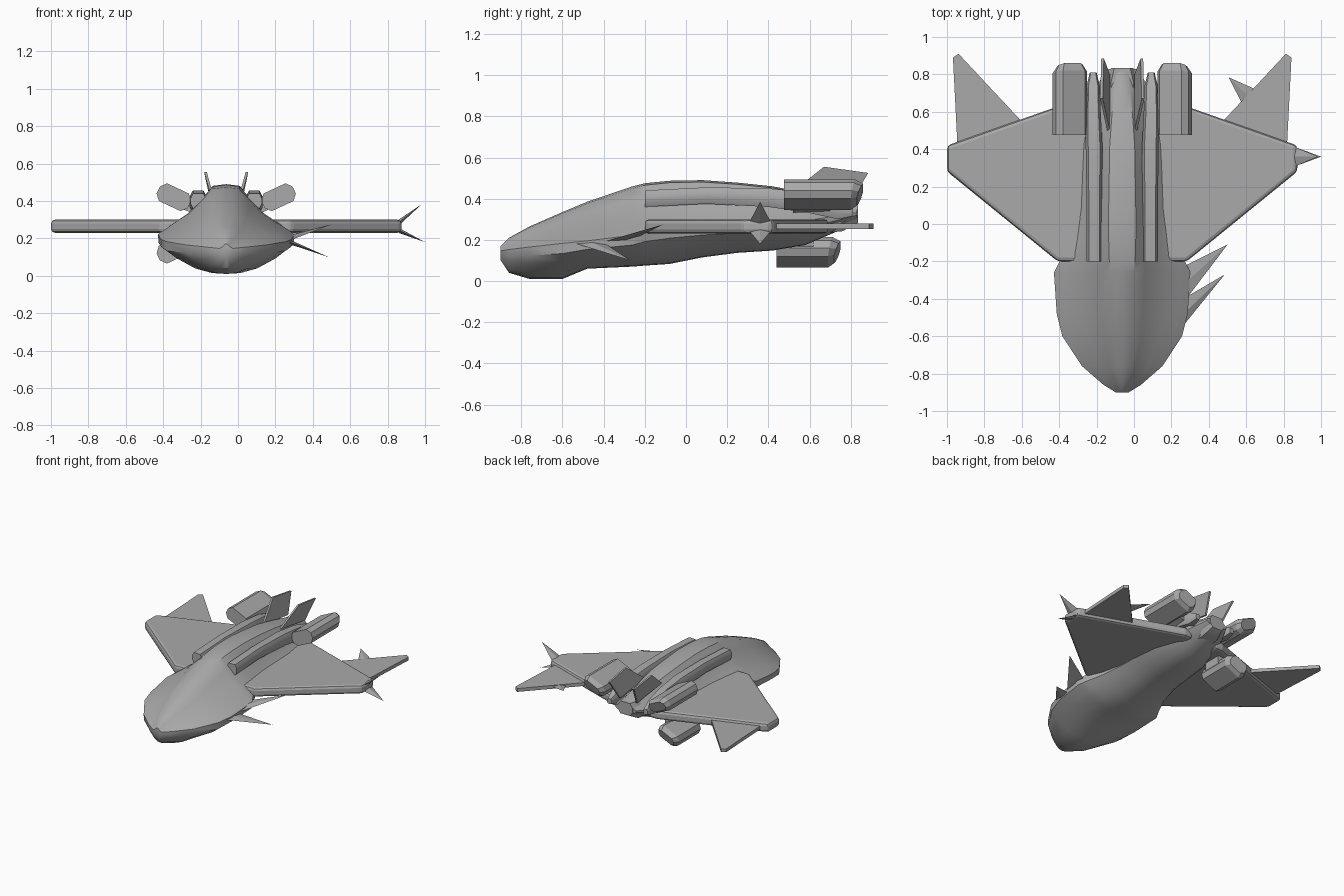
import bpy, bmesh, math
from mathutils import Vector

cube = bpy.data.objects.get("Cube")
if cube:
    bpy.data.objects.remove(cube, do_unlink=True)

AXIS = -0.063  # ship centreline in x

grey = bpy.data.materials.new("hull grey")
grey.use_nodes = True
grey.diffuse_color = (0.4, 0.4, 0.4, 1)
bsdf = next(n for n in grey.node_tree.nodes if n.type == 'BSDF_PRINCIPLED')
bsdf.inputs["Base Color"].default_value = (0.4, 0.4, 0.4, 1)


def make(name, verts, faces, bevel=0, smooth=0):
    mesh = bpy.data.meshes.new(name)
    mesh.from_pydata([tuple(v) for v in verts], [], faces)
    bm = bmesh.new()
    bm.from_mesh(mesh)
    bmesh.ops.recalc_face_normals(bm, faces=bm.faces[:])
    bm.to_mesh(mesh)
    bm.free()
    mesh.materials.append(grey)
    ob = bpy.data.objects.new(name, mesh)
    bpy.context.collection.objects.link(ob)
    if bevel:
        mod = ob.modifiers.new("rounded rim", 'BEVEL')
        mod.width = bevel
        mod.segments = 2
    if smooth:
        bpy.ops.object.select_all(action='DESELECT')
        ob.select_set(True)
        bpy.context.view_layer.objects.active = ob
        bpy.ops.object.shade_smooth_by_angle(angle=math.radians(smooth))
    return ob


def loft(name, rings, smooth=0):
    n = len(rings[0])
    verts = [v for r in rings for v in r]
    faces = [(i * n + j, i * n + (j + 1) % n, (i + 1) * n + (j + 1) % n, (i + 1) * n + j)
             for i in range(len(rings) - 1) for j in range(n)]
    faces += [tuple(range(n)), tuple(range(len(verts) - n, len(verts)))]
    return make(name, verts, faces, smooth=smooth)


def prism(name, outline, offset, bevel=0):
    a = [Vector(p) for p in outline]
    return loft_bevel(name, a, [p + Vector(offset) for p in a], bevel)


def loft_bevel(name, a, b, bevel):
    ob = loft(name, [a, b])
    if bevel:
        mod = ob.modifiers.new("rounded rim", 'BEVEL')
        mod.width = bevel
        mod.segments = 2
    return ob


def spike(name, b1, b2, tip, t=0.012):
    b1, b2, tip = Vector(b1), Vector(b2), Vector(tip)
    n = (b2 - b1).cross(tip - b1).normalized() * t
    mid = (b1 + b2) / 2
    make(name, [b1, mid + n, b2, mid - n, tip],
         [(0, 1, 2, 3), (0, 1, 4), (1, 2, 4), (2, 3, 4), (3, 0, 4)])


# Hull: y, half width, bottom, widest height, top, ridge breadth (0 front, 1 rear)
stations = [
    (-0.90, 0.035, 0.10, 0.145, 0.17, 0),
    (-0.86, 0.10, 0.04, 0.15, 0.21, 0),
    (-0.76, 0.215, 0.01, 0.16, 0.265, 0),
    (-0.60, 0.32, 0.01, 0.175, 0.335, 0),
    (-0.48, 0.35, 0.06, 0.185, 0.385, 0),
    (-0.26, 0.365, 0.07, 0.21, 0.46, 0.1),
    (-0.20, 0.335, 0.075, 0.23, 0.475, 0.3),
    (-0.08, 0.285, 0.083, 0.25, 0.487, 0.7),
    (0.08, 0.25, 0.115, 0.26, 0.49, 1),
    (0.25, 0.24, 0.137, 0.265, 0.478, 1),
    (0.42, 0.23, 0.148, 0.27, 0.46, 1),
    (0.58, 0.19, 0.175, 0.285, 0.43, 1),
    (0.72, 0.14, 0.235, 0.31, 0.40, 1),
    (0.83, 0.09, 0.29, 0.33, 0.375, 1)]


def hull_ring(y, hw, zb, zw, zt, k):
    up, dn = zt - zw, zw - zb
    half = [(0, zt), (0.17 + 0.12 * k, zw + 0.96 * up), (0.32 + 0.12 * k, zw + 0.75 * up),
            (0.6 + 0.08 * k, zw + 0.4 * up), (0.85, zw + 0.2 * up), (1, zw + 0.05 * up),
            (0.99, zw - 0.25 * dn), (0.82, zw - 0.5 * dn), (0.52, zw - 0.82 * dn),
            (0.24, zb + 0.03 * dn), (0, zb)]
    pts = half + [(-x, z) for x, z in half[-2:0:-1]]
    return [(AXIS + x * hw, y, z) for x, z in pts]


loft("hull", [hull_ring(*s) for s in stations], smooth=35)


def octagon(cx, y, cz, rx, rz, tilt=0, shear=0):
    ring = []
    for x, z in [(1, .4), (.7, 1), (-.7, 1), (-1, .4), (-1, -.4), (-.7, -1), (.7, -1), (1, -.4)]:
        px, pz = x * rx, z * rz
        ring.append((cx + px * math.cos(tilt) - pz * math.sin(tilt), y + shear * z,
                     cz + px * math.sin(tilt) + pz * math.cos(tilt)))
    return ring


def pod(name, s, off, z, y0, y1, tilt):
    x = AXIS + s * off
    loft(name, [octagon(x, y0, z, 0.092, 0.052, tilt),
                octagon(x, y1 - 0.05, z, 0.092, 0.052, tilt, 0.01),
                octagon(x, y1 - 0.015, z, 0.07, 0.036, tilt, 0.015)], smooth=20)


for s, side in ((1, "left"), (-1, "right")):
    def at(off, y, z):
        return (AXIS + s * off, y, z)

    # Wing slab with rounded rim and swept tip fin
    prism(side + "_wing", [at(x, y, 0.23) for x, y in
          [(0.1, -0.2), (0.345, -0.2), (0.936, 0.28), (0.936, 0.42), (0.17, 0.69), (0.1, 0.69)]],
          (0, 0, 0.07), 0.02)
    prism(side + "_wing_fin", [at(x, y, 0.253) for x, y in
          [(0.905, 0.89), (0.875, 0.91), (0.52, 0.53), (0.6, 0.45), (0.88, 0.4)]], (0, 0, 0.026))

    # Dorsal rail beside the spine
    rail = [(-0.20, 0.15, 0.40, 0.04, 0.04), (0.1, 0.15, 0.415, 0.04, 0.04),
            (0.4, 0.15, 0.405, 0.045, 0.045), (0.6, 0.155, 0.38, 0.04, 0.05),
            (0.74, 0.155, 0.345, 0.035, 0.045), (0.81, 0.155, 0.335, 0.018, 0.02)]
    loft(side + "_rail", [octagon(AXIS + s * x, y, z, rx, rz) for y, x, z, rx, rz in rail], 30)

    # Canted tail fin
    prism(side + "_tail_fin", [at(x, y, z) for x, y, z in
          [(0.08, 0.5, 0.42), (0.118, 0.67, 0.555), (0.112, 0.885, 0.525), (0.08, 0.8, 0.38)]],
          (s * -0.014, 0, 0))

    pod(side + "_upper_pod", s, 0.28, 0.42, 0.475, 0.86, s * math.radians(25))
    # Pylon from pod to hull
    loft(side + "_pod_pylon", [octagon(AXIS + s * 0.2, y, 0.37, 0.05, 0.025, s * 0.4)
                               for y in (0.52, 0.7)])

# Single pod under the right wing
pod("right_lower_pod", -1, 0.28, 0.14, 0.44, 0.75, math.radians(25))
loft("lower_pod_pylon", [octagon(AXIS - 0.22, y, 0.2, 0.03, 0.06) for y in (0.48, 0.62)])

# Rear exhaust
loft("exhaust", [octagon(AXIS, y, z, r, r * 0.8) for y, z, r in
                 [(0.62, 0.3, 0.09), (0.76, 0.31, 0.085), (0.835, 0.33, 0.06)]], 30)

# Spikes on the left side only
spike("hull_spike_upper", (0.28, -0.4, 0.19), (0.28, -0.22, 0.22), (0.5, -0.11, 0.275))
spike("hull_spike_lower", (0.25, -0.56, 0.19), (0.28, -0.39, 0.18), (0.485, -0.27, 0.1))
spike("tip_spike_upper", (0.865, 0.31, 0.29), (0.865, 0.41, 0.29), (0.985, 0.36, 0.385))
spike("tip_spike_lower", (0.865, 0.31, 0.24), (0.865, 0.41, 0.24), (1.0, 0.36, 0.18))
spike("fin_spike", (0.65, 0.72, 0.265), (0.58, 0.64, 0.265), (0.505, 0.785, 0.295))
